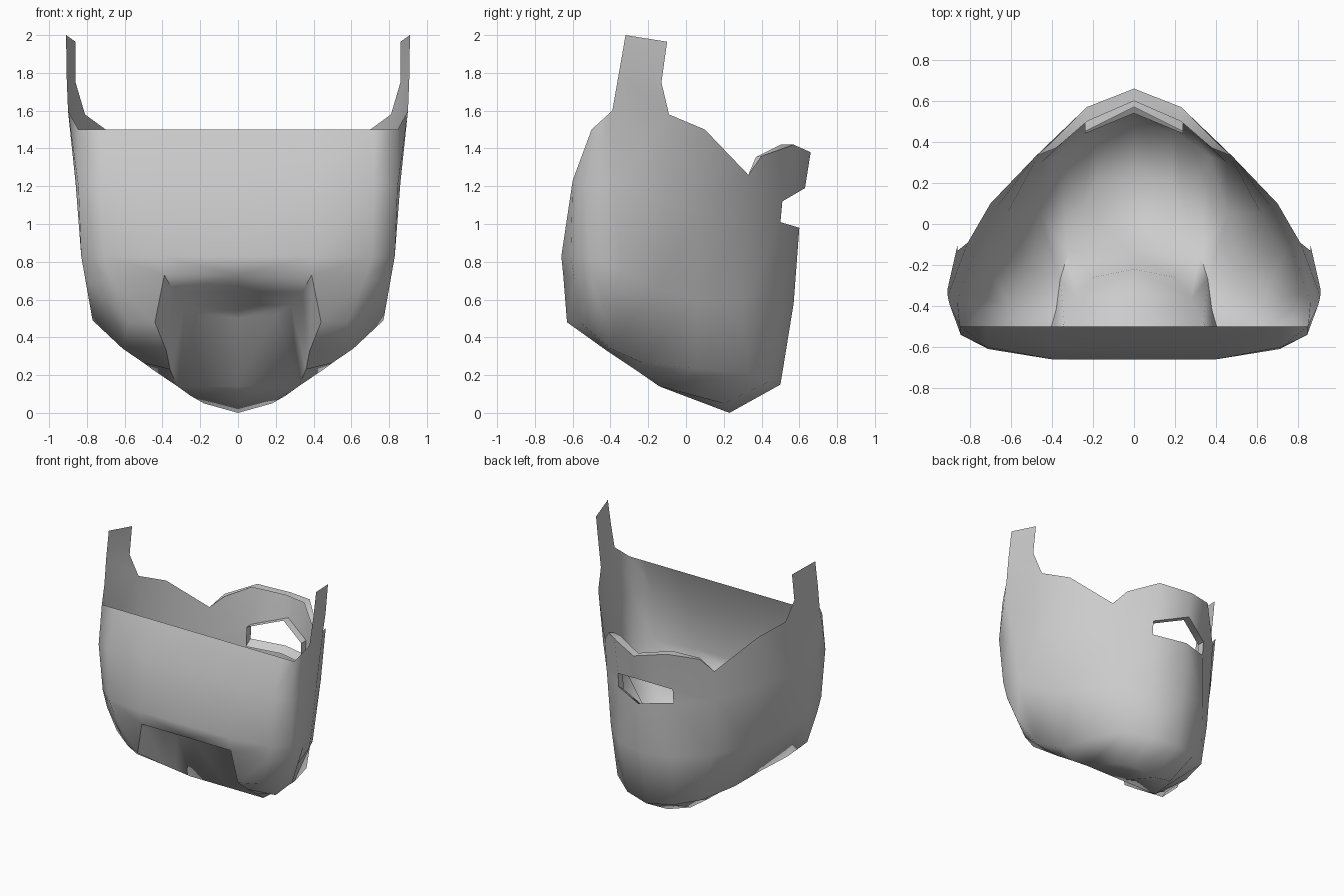
import bpy, bmesh
from mathutils import Vector

if "Cube" in bpy.data.objects:
    bpy.data.objects.remove(bpy.data.objects["Cube"])


def build(name, faces, angle):
    """Make a mirrored, smooth shell from half-model faces (x >= 0)."""
    bm = bmesh.new()
    for f in faces:
        bm.faces.new([bm.verts.new(p) for p in f])
    bmesh.ops.remove_doubles(bm, verts=bm.verts, dist=0.001)
    dup = bmesh.ops.duplicate(bm, geom=bm.verts[:] + bm.edges[:] + bm.faces[:])["geom"]
    new_faces = [g for g in dup if isinstance(g, bmesh.types.BMFace)]
    for v in [g for g in dup if isinstance(g, bmesh.types.BMVert)]:
        v.co.x *= -1
    bmesh.ops.reverse_faces(bm, faces=new_faces)
    bmesh.ops.remove_doubles(bm, verts=bm.verts, dist=0.001)
    bmesh.ops.recalc_face_normals(bm, faces=bm.faces)
    # make the shell face outward
    mid = Vector((0, -0.05, 0.85))
    if sum((f.calc_center_median() - mid).dot(f.normal) * f.calc_area() for f in bm.faces) < 0:
        bmesh.ops.reverse_faces(bm, faces=bm.faces)
    me = bpy.data.meshes.new(name)
    bm.to_mesh(me)
    bm.free()
    ob = bpy.data.objects.new(name, me)
    bpy.context.collection.objects.link(ob)
    bpy.context.view_layer.objects.active = ob
    ob.select_set(True)
    bpy.ops.object.shade_smooth_by_angle(angle=angle * 0.01745)
    ob.select_set(False)
    return ob


def strip(a, b):
    return [(a[i], a[i + 1], b[i + 1], b[i]) for i in range(len(a) - 1)]


def strips(rows):
    return [f for a, b in zip(rows, rows[1:]) for f in strip(a, b)]


# cheek and chin rows, from the chin centre (+y) round to the back corner
rim = [(.48, .33, 1.26), (.7, .1, 1.5), (.81, -.09, 1.58), (.9, -.39, 1.6), (.845, -.5, 1.5)]
lip = [(0, .6, .98), (.24, .5, 1.01), (.48, .31, 1.02), (.67, .08, 1.08),
       (.77, -.12, 1.12), (.86, -.38, 1.22), (.845, -.54, 1.2)]
mid = [(0, .57, .58), (.24, .5, .58), (.45, .3, .58), (.62, .05, .6),
       (.73, -.15, .65), (.81, -.34, .75), (.83, -.51, .83)]
jaw = [(0, .5, .15), (.2, .45, .17), (.37, .33, .21), (.46, .05, .235),
       (.5, -.23, .265), (.61, -.4, .34), (.77, -.42, .49)]
under = [(0, .23, 0), (.18, .2, .05), (.25, .08, .09), (.32, -.14, .14),
         (.36, -.27, .23), (.38, -.42, .33), (.44, -.63, .48)]

# moustache arched over the mouth, with rims turned inward
tache_top = [(0, .66, 1.38), (.23, .57, 1.42), (.4, .4, 1.36), rim[0]]
tache_back = [(0, .6, 1.38), (.23, .5, 1.42), (.38, .37, 1.355)]
tache_low = [(0, .63, 1.19), (.24, .51, 1.12), rim[0]]
mouth = [tache_low[0], tache_low[1], lip[1], lip[0]]
mouth_in = [(x, y - .06, z - (.04 if z < 1.05 else 0)) for x, y, z in mouth]
moustache = (strip(tache_top[:3], tache_low) + strip(tache_top[:3], tache_back)
             + [(tache_top[2], rim[0], tache_back[2])]
             + [(tache_low[1], lip[1], lip[2], rim[0])] + strip(mouth, mouth_in))

# sideburns rising from the cheek rim
sideburn = strips([[rim[2], rim[3]],
                   [(.86, -.13, 1.75), (.908, -.355, 1.8)],
                   [(.86, -.1, 1.965), (.91, -.32, 2.0)]])

# back wall with a straight top edge, bulging in the middle and turning under
xs = (.72, .4, 0)
wall = [[rim[4]] + [(x, -.5, 1.5) for x in xs],
        [lip[6]] + [(x, -.6, 1.23) for x in xs],
        [mid[6], (.71, -.61, .83), (.4, -.66, .83), (0, -.66, .83)],
        [(.8, -.5, .7), (.67, -.59, .7), (.39, -.65, .73), (0, -.65, .73)]]
bottom = [jaw[6], (.58, -.56, .48), under[6]]
back = (strips(wall) + strip(wall[3][:3], bottom)
        + [(mid[6], wall[3][0], jaw[6], mid[5]),
           (bottom[0], bottom[1], jaw[5]), (bottom[1], bottom[2], under[5], jaw[5])])
cheek = strip(rim, lip[2:]) + strip(lip, mid) + strip(mid, jaw)[:5] + [(mid[5], jaw[6], jaw[5])]

# flat underside of the chin, and the neck recess pressed in behind it
edge = (0, -.14, .14)
chin = strip(jaw, under)[:5] + [(under[0], under[1], under[2], under[3], edge)]
base = [edge] + under[3:]
ceil = [(0, -.22, .5), (.2, -.26, .52), (.28, -.36, .57), (.34, -.48, .64), (.39, -.65, .73)]
axis = [(0, y, z) for x, y, z in ceil[2:]]
recess = strip(base, ceil) + [(ceil[0], ceil[1], ceil[2], axis[0])] + strip(ceil[2:], axis)

build("beard", cheek + moustache + sideburn + back + chin + recess, 65)
